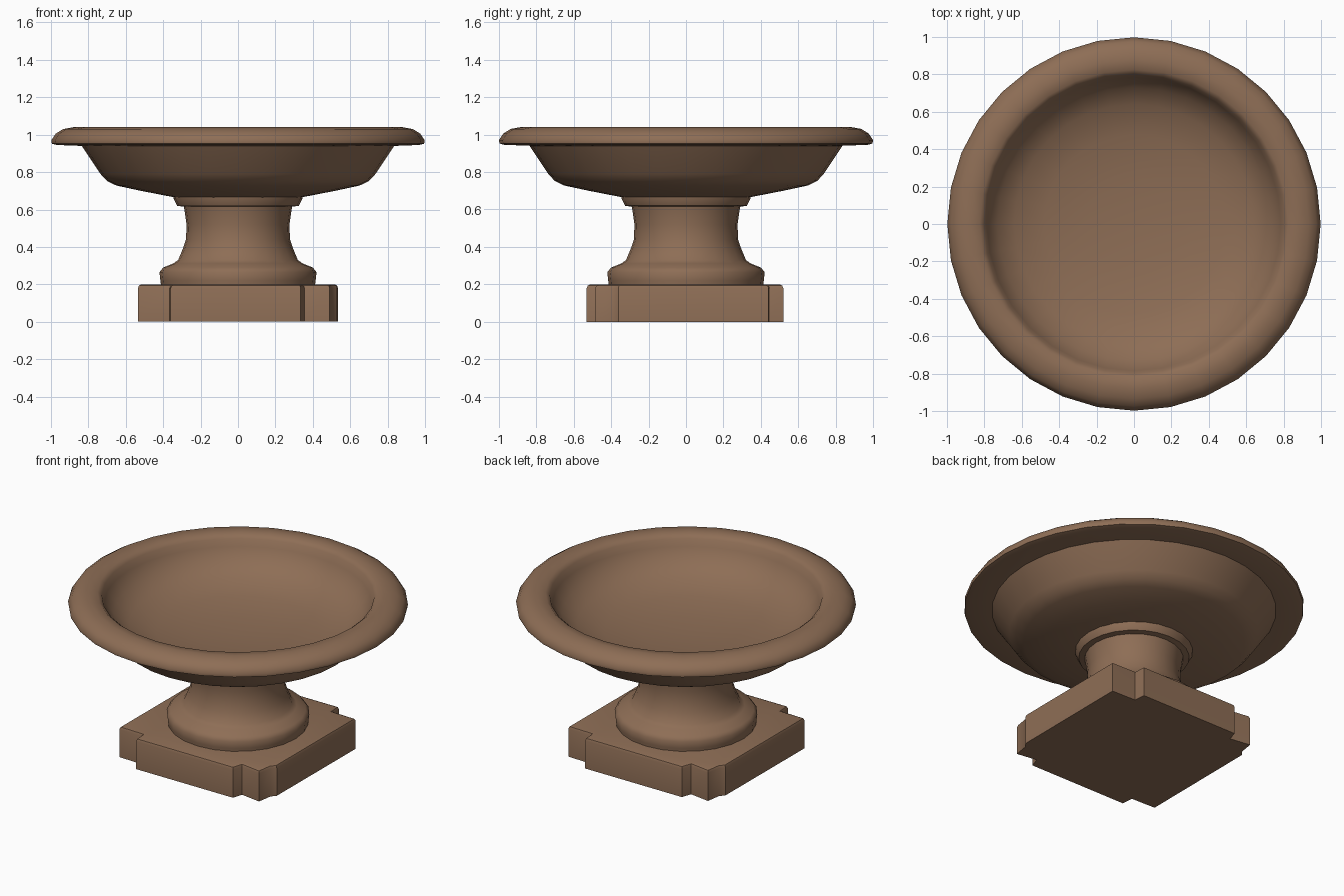
import bpy
import bmesh
import math

cube = bpy.data.objects.get("Cube")
if cube:
    bpy.data.objects.remove(cube, do_unlink=True)

# Weathered brown stone
stone = bpy.data.materials.new("brown stone")
stone.use_nodes = True
colour = (0.27, 0.155, 0.092, 1)
stone.diffuse_color = colour
bsdf = next(n for n in stone.node_tree.nodes if n.type == 'BSDF_PRINCIPLED')
bsdf.inputs["Base Color"].default_value = colour
bsdf.inputs["Roughness"].default_value = 0.9


def finish(name, bm, angle):
    bmesh.ops.recalc_face_normals(bm, faces=bm.faces)
    mesh = bpy.data.meshes.new(name)
    bm.to_mesh(mesh)
    bm.free()
    mesh.materials.append(stone)
    obj = bpy.data.objects.new(name, mesh)
    bpy.context.collection.objects.link(obj)
    bpy.ops.object.select_all(action='DESELECT')
    obj.select_set(True)
    bpy.context.view_layer.objects.active = obj
    bpy.ops.object.shade_smooth_by_angle(angle=math.radians(angle))
    return obj


def lathe(name, profile, sides, angle):
    bm = bmesh.new()
    verts = [bm.verts.new((r, 0, z)) for r, z in profile]
    edges = [bm.edges.new(pair) for pair in zip(verts, verts[1:])]
    bmesh.ops.spin(bm, geom=verts + edges, cent=(0, 0, 0), axis=(0, 0, 1),
                   angle=math.tau, steps=sides)
    bmesh.ops.remove_doubles(bm, verts=bm.verts, dist=0.0005)
    return finish(name, bm, angle)


# Square plinth: half an outline with chipped corners, repeated by a half turn
half = [(-0.535, -0.45), (-0.365, -0.455), (-0.36, -0.53), (0.335, -0.53),
        (0.355, -0.465), (0.49, -0.485), (0.505, -0.39), (0.53, -0.36)]
outline = half + [(-x, -y * 0.98) for x, y in half]
bm = bmesh.new()
base = bm.faces.new([bm.verts.new((x, y, 0)) for x, y in outline])
top = bmesh.ops.extrude_face_region(bm, geom=[base])
bmesh.ops.translate(bm, vec=(0, 0, 0.2),
                    verts=[v for v in top["geom"] if isinstance(v, bmesh.types.BMVert)])
bmesh.ops.recalc_face_normals(bm, faces=bm.faces)
rim = [e for e in bm.edges if all(v.co.z > 0.1 for v in e.verts)]
bmesh.ops.bevel(bm, geom=rim, offset=0.02, segments=2, profile=0.5, affect='EDGES')
finish("plinth", bm, 35)

# Turned pedestal: rounded foot, waisted neck and collar
lathe("pedestal", [
    (0, 0.18), (0.41, 0.18), (0.415, 0.22), (0.42, 0.265), (0.40, 0.29),
    (0.345, 0.312), (0.32, 0.33), (0.295, 0.39), (0.278, 0.44), (0.275, 0.52),
    (0.285, 0.59), (0.29, 0.615), (0.325, 0.62), (0.345, 0.66), (0.345, 0.69),
    (0, 0.69)], 24, 50)

# Shallow bowl with a broad rolled rim
lathe("bowl", [
    (0, 0.665), (0.34, 0.665), (0.52, 0.70), (0.65, 0.728), (0.70, 0.752),
    (0.735, 0.79), (0.835, 0.94), (0.97, 0.945), (0.995, 0.952), (0.998, 0.97),
    (0.975, 1.005), (0.935, 1.03), (0.88, 1.04), (0.825, 1.035), (0.80, 1.015),
    (0.785, 0.97), (0.73, 0.895), (0.64, 0.835), (0.48, 0.79), (0.25, 0.765),
    (0, 0.755)], 32, 50)
